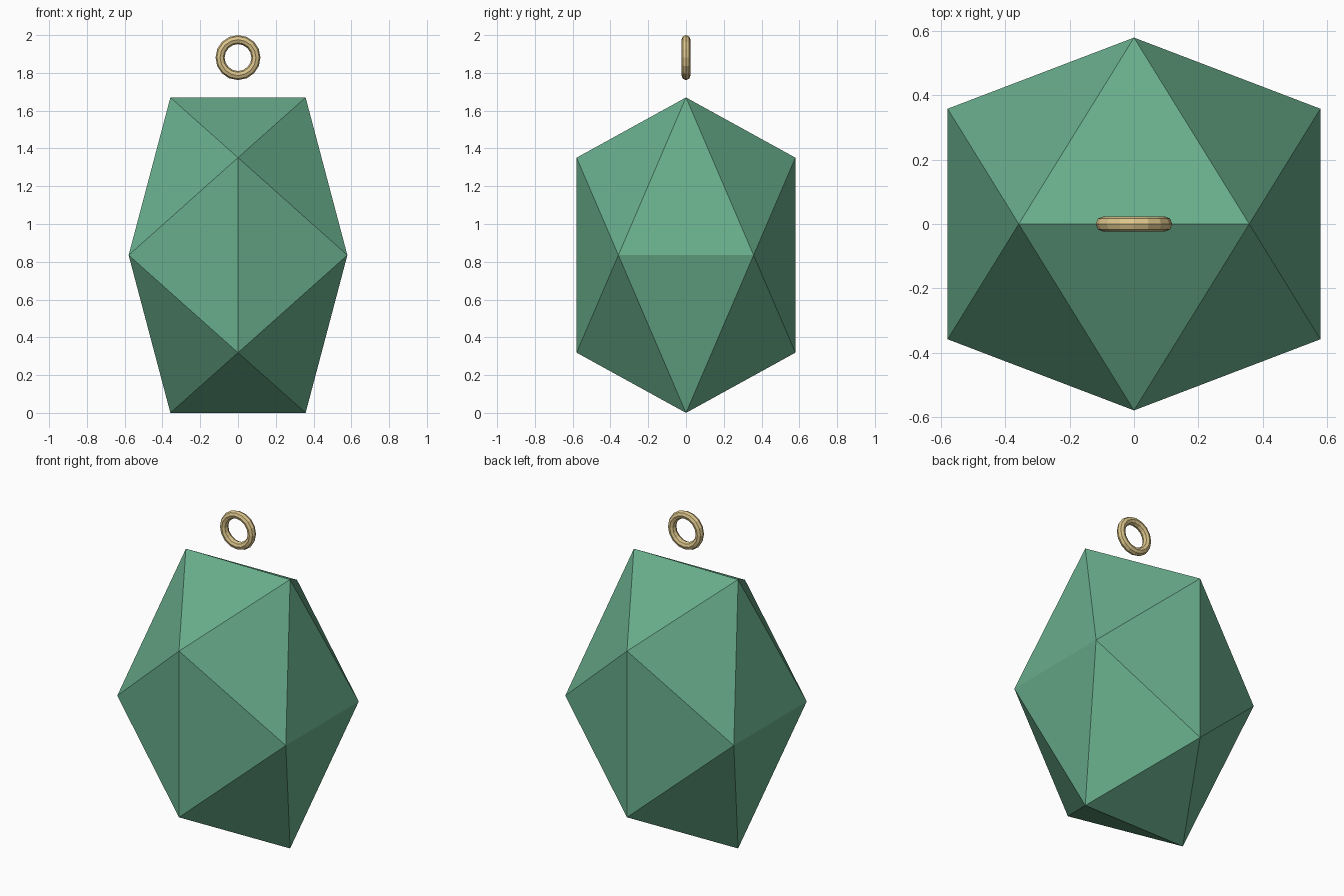
import bpy, bmesh
from math import pi
from mathutils import Matrix

cube = bpy.data.objects.get("Cube")
if cube:
    bpy.data.objects.remove(cube, do_unlink=True)


def make_material(name, color):
    mat = bpy.data.materials.new(name)
    mat.use_nodes = True
    mat.diffuse_color = color
    mat.node_tree.nodes["Principled BSDF"].inputs["Base Color"].default_value = color
    return mat


green = make_material("jade green", (0.14, 0.42, 0.26, 1))
gold = make_material("pale gold", (0.72, 0.56, 0.26, 1))

# Gem: stretched icosahedron, the hull of three crossed golden rectangles
SHORT, LONG, STRETCH, MIDDLE = 0.358, 0.579, 1.442, 0.835
bm = bmesh.new()
for a in (-SHORT, SHORT):
    for b in (-LONG, LONG):
        for x, y, z in ((a, 0, b), (0, b, a), (b, a, 0)):
            bm.verts.new((x, y, z * STRETCH + MIDDLE))
bmesh.ops.convex_hull(bm, input=bm.verts)
bmesh.ops.recalc_face_normals(bm, faces=bm.faces)
mesh = bpy.data.meshes.new("gem_body")
bm.to_mesh(mesh)
bm.free()
gem = bpy.data.objects.new("gem_body", mesh)
bpy.context.collection.objects.link(gem)
mesh.materials.append(green)

# Hanging ring: upright faceted torus floating above the gem
bpy.ops.mesh.primitive_torus_add(
    major_segments=16, minor_segments=8, major_radius=0.095, minor_radius=0.024)
ring = bpy.context.object
ring.name = "hanging_ring"
ring.data.transform(Matrix.Translation((0, 0, 1.881)) @ Matrix.Rotation(pi / 2, 4, 'X'))
ring.data.materials.append(gold)
